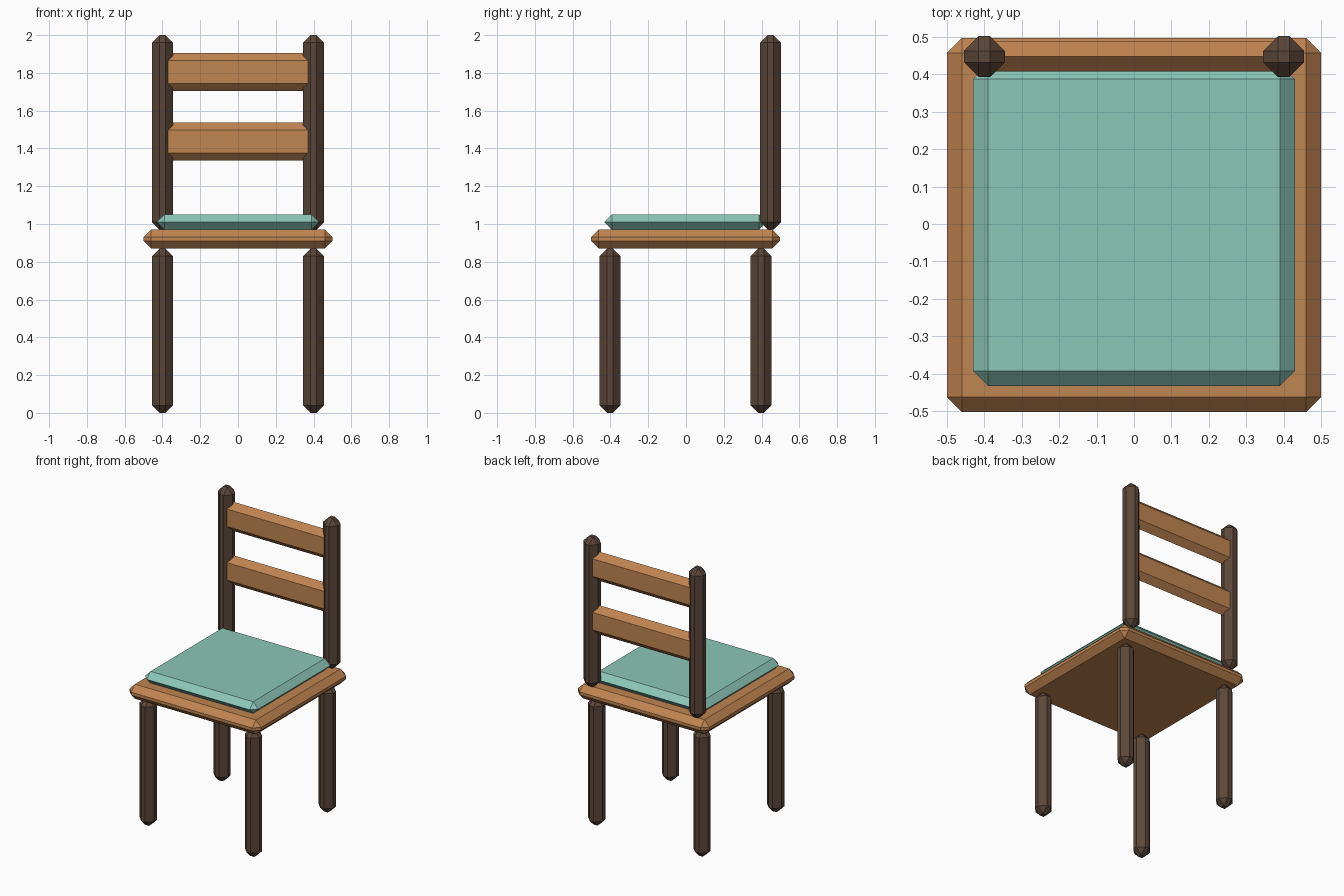
import bpy

if "Cube" in bpy.data.objects:
    bpy.data.objects.remove(bpy.data.objects["Cube"])


def material(name, rgb):
    m = bpy.data.materials.new(name)
    m.diffuse_color = (*rgb, 1.0)
    m.use_nodes = True
    m.node_tree.nodes["Principled BSDF"].inputs["Base Color"].default_value = m.diffuse_color
    return m


wood = material("warm wood", (0.53, 0.235, 0.083))
dark = material("dark brown wood", (0.105, 0.062, 0.04))
teal = material("teal fabric", (0.26, 0.57, 0.48))

SHIFT = -0.0025  # centres the whole chair on y = 0


def block(name, lo, hi, mat):
    """Box between two corners, with all edges chamfered."""
    centre = [(a + b) / 2 for a, b in zip(lo, hi)]
    centre[1] += SHIFT
    bpy.ops.mesh.primitive_cube_add(size=1, location=centre)
    ob = bpy.context.object
    ob.name = name
    ob.scale = [b - a for a, b in zip(lo, hi)]
    bpy.ops.object.transform_apply(location=False, rotation=False, scale=True)
    bevel = ob.modifiers.new("chamfer", 'BEVEL')
    bevel.width = 0.0399
    bevel.segments = 1
    bevel.limit_method = 'NONE'
    ob.data.materials.append(mat)
    return ob


def post(name, x, y, z0, z1):
    r = 0.055
    return block(name, (x - r, y - r, z0), (x + r, y + r, z1), dark)


# Seat and cushion
block("seat", (-0.5, -0.5, 0.87), (0.5, 0.5, 0.97), wood)
block("cushion", (-0.43, -0.43, 0.97), (0.43, 0.43, 1.05), teal)

# Legs and back posts
for side, x in (("left", -0.4), ("right", 0.4)):
    post(f"front_leg_{side}", x, -0.4, 0, 0.87)
    post(f"back_leg_{side}", x, 0.4, 0, 0.87)
    post(f"back_post_{side}", x, 0.45, 0.97, 2.0)

# Back rails, with ends buried in the posts
for name, z in (("lower_back_rail", 1.437), ("upper_back_rail", 1.805)):
    block(name, (-0.42, 0.41, z - 0.1), (0.42, 0.49, z + 0.1), wood)
